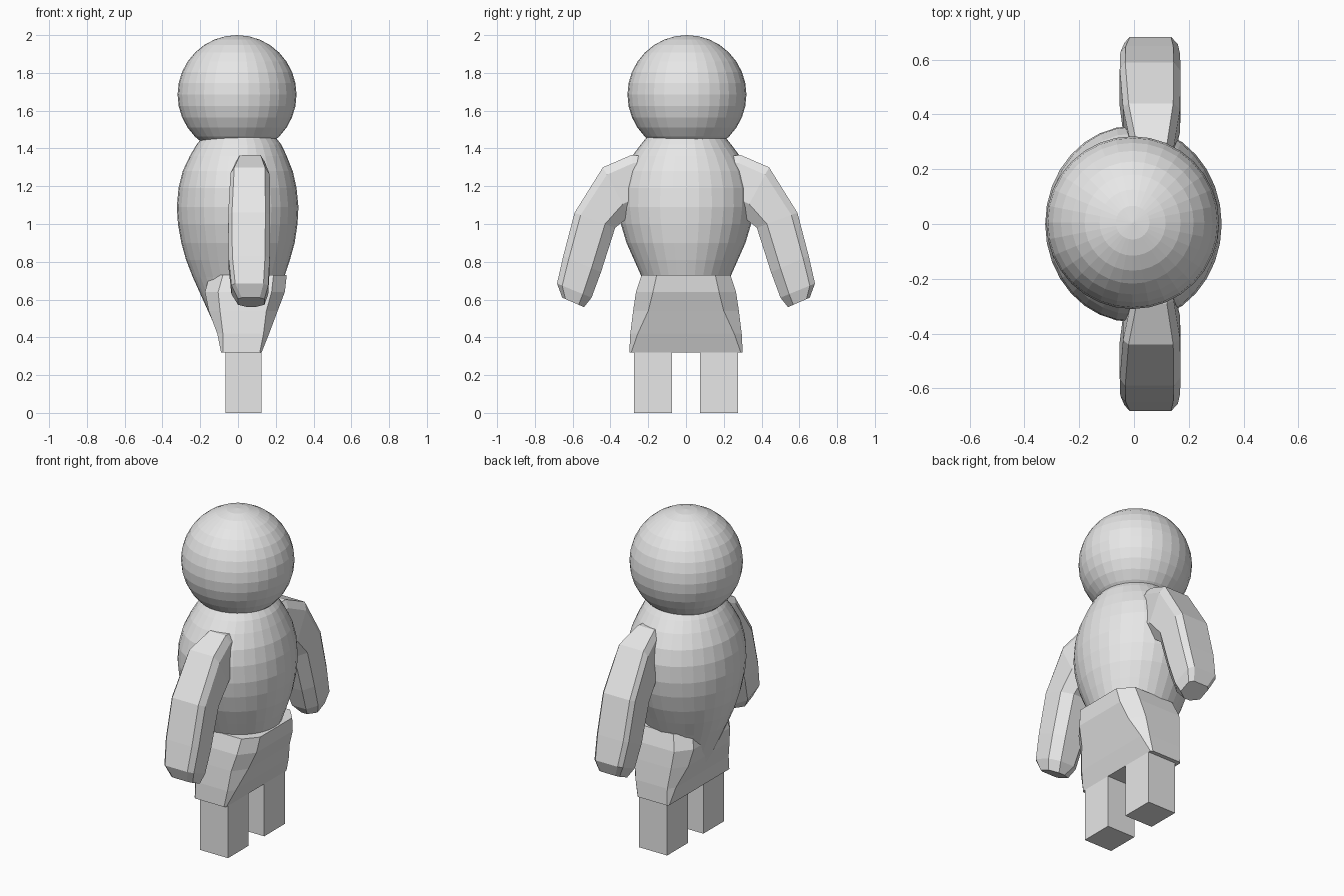
import bpy, bmesh, math

if "Cube" in bpy.data.objects:
    bpy.data.objects.remove(bpy.data.objects["Cube"])

grey = bpy.data.materials.new("light_grey")
grey.diffuse_color = (0.8, 0.8, 0.8, 1)
grey.use_nodes = True
grey.node_tree.nodes["Principled BSDF"].inputs["Base Color"].default_value = grey.diffuse_color


def finish(name, bm):
    bmesh.ops.recalc_face_normals(bm, faces=bm.faces)
    me = bpy.data.meshes.new(name)
    bm.to_mesh(me)
    bm.free()
    me.materials.append(grey)
    ob = bpy.data.objects.new(name, me)
    bpy.context.collection.objects.link(ob)
    return ob


def loft(name, rings):
    """Skin closed rings of equal length and cap both ends."""
    bm = bmesh.new()
    rows = [[bm.verts.new(p) for p in r] for r in rings]
    n = len(rows[0])
    for a, b in zip(rows, rows[1:]):
        for i in range(n):
            j = (i + 1) % n
            bm.faces.new((a[i], a[j], b[j], b[i]))
    bm.faces.new(rows[0])
    bm.faces.new(rows[-1])
    return finish(name, bm)


def ellipse(x0, x1, ry, z, n=32):
    cx, rx = (x0 + x1) / 2, (x1 - x0) / 2
    return [(cx + rx * math.cos(2 * math.pi * i / n),
             ry * math.sin(2 * math.pi * i / n), z) for i in range(n)]


# Head
bm = bmesh.new()
bmesh.ops.create_uvsphere(bm, u_segments=32, v_segments=16, radius=0.315)
bmesh.ops.translate(bm, vec=(-0.005, 0.005, 1.685), verts=bm.verts)
finish("head", bm)

# Egg-shaped torso: x min, x max, y radius, height
torso = [(-0.05, 0.07, 0.06, 0.38), (-0.11, 0.12, 0.12, 0.43),
         (-0.15, 0.16, 0.16, 0.52), (-0.195, 0.205, 0.2, 0.62),
         (-0.24, 0.245, 0.235, 0.72), (-0.275, 0.275, 0.275, 0.81),
         (-0.3, 0.3, 0.315, 0.9), (-0.318, 0.315, 0.345, 1.0),
         (-0.324, 0.32, 0.358, 1.09), (-0.315, 0.31, 0.355, 1.19),
         (-0.293, 0.29, 0.33, 1.28), (-0.255, 0.258, 0.285, 1.36),
         (-0.22, 0.23, 0.24, 1.42), (-0.18, 0.19, 0.2, 1.47)]
loft("torso", [ellipse(*t) for t in torso])


def block(x0, x1, ry, z, cx, cy):
    """Rectangle with cut corners."""
    return [(x0 + cx, -ry, z), (x1 - cx, -ry, z), (x1, -ry + cy, z), (x1, ry - cy, z),
            (x1 - cx, ry, z), (x0 + cx, ry, z), (x0, ry - cy, z), (x0, -ry + cy, z)]


# Hips flaring backwards towards the waist
loft("hips", [block(-0.09, 0.125, 0.3, 0.32, 0.01, 0.01),
              block(-0.11, 0.165, 0.295, 0.42, 0.03, 0.04),
              block(-0.155, 0.21, 0.28, 0.54, 0.06, 0.08),
              block(-0.175, 0.248, 0.265, 0.64, 0.07, 0.09),
              block(-0.15, 0.258, 0.235, 0.73, 0.07, 0.08)])

# Legs
for side, s in (("left", 1), ("right", -1)):
    bm = bmesh.new()
    bmesh.ops.create_cube(bm, size=1)
    bmesh.ops.scale(bm, vec=(0.19, 0.2, 0.42), verts=bm.verts)
    bmesh.ops.translate(bm, vec=(0.03, s * 0.175, 0.21), verts=bm.verts)
    finish(side + "_leg", bm)

# Arms: outer (y, z), inner (y, z), x min, x max
arm = [((0.2, 1.36), (0.16, 1.12), 0.0, 0.14),
       ((0.29, 1.365), (0.22, 1.08), -0.01, 0.145),
       ((0.44, 1.3), (0.3, 1.04), -0.04, 0.168),
       ((0.59, 1.06), (0.375, 0.98), -0.052, 0.17),
       ((0.65, 0.83), (0.45, 0.745), -0.05, 0.168),
       ((0.683, 0.685), (0.5, 0.61), -0.035, 0.16),
       ((0.655, 0.61), (0.54, 0.56), 0.0, 0.14)]


def arm_ring(o, i, x0, x1, s):
    def at(x, t):
        return (x, s * (o[0] + (i[0] - o[0]) * t), o[1] + (i[1] - o[1]) * t)
    return [at(x0 + 0.02, 0), at(x1 - 0.025, 0), at(x1, 0.15), at(x1, 0.75),
            at(x1 - 0.05, 1), at(x0 + 0.05, 1), at(x0, 0.75), at(x0, 0.12)]


for side, s in (("left", 1), ("right", -1)):
    loft(side + "_arm", [arm_ring(*a, s) for a in arm])
